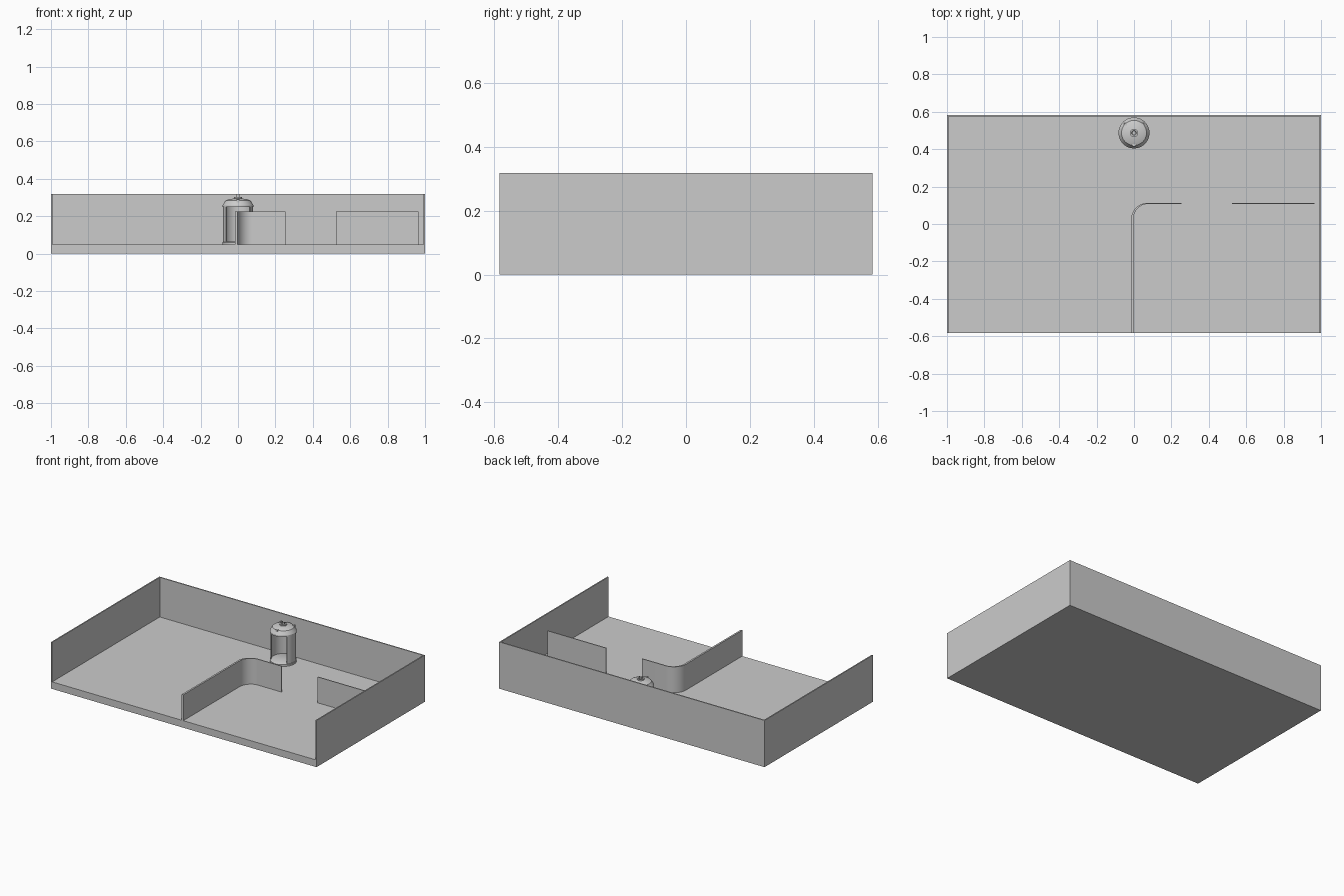
import bpy, bmesh, math

if "Cube" in bpy.data.objects:
    bpy.data.objects.remove(bpy.data.objects["Cube"])

FLOOR = 0.048
POD_Y = 0.487


def finish(name, bm, smooth=False):
    bmesh.ops.recalc_face_normals(bm, faces=bm.faces)
    me = bpy.data.meshes.new(name)
    bm.to_mesh(me)
    bm.free()
    ob = bpy.data.objects.new(name, me)
    bpy.context.collection.objects.link(ob)
    if smooth:
        bpy.ops.object.select_all(action='DESELECT')
        ob.select_set(True)
        bpy.context.view_layer.objects.active = ob
        bpy.ops.object.shade_smooth_by_angle(angle=math.radians(30))
    return ob


def prism(name, outline, z0, z1, smooth=False):
    bm = bmesh.new()
    face = bm.faces.new([bm.verts.new((x, y, z0)) for x, y in outline])
    ext = bmesh.ops.extrude_face_region(bm, geom=[face])
    for v in ext['geom']:
        if isinstance(v, bmesh.types.BMVert):
            v.co.z = z1
    return finish(name, bm, smooth)


def box(name, x0, x1, y0, y1, z0, z1):
    return prism(name, [(x0, y0), (x1, y0), (x1, y1), (x0, y1)], z0, z1)


def arc(cx, cy, rx, ry, a0, a1, n):
    angles = [math.radians(a0 + (a1 - a0) * i / n) for i in range(n + 1)]
    return [(cx + rx * math.cos(a), cy + ry * math.sin(a)) for a in angles]


def lathe(name, profile, n=32):
    bm = bmesh.new()
    vs = [bm.verts.new((r, POD_Y, z)) for r, z in profile]
    edges = [bm.edges.new(p) for p in zip(vs, vs[1:])]
    bmesh.ops.spin(bm, geom=vs + edges, cent=(0, POD_Y, 0), axis=(0, 0, 1),
                   angle=math.tau, steps=n, use_merge=False)
    bmesh.ops.remove_doubles(bm, verts=bm.verts, dist=1e-5)
    return finish(name, bm, True)


# Floor slab and three outer walls
box("floor", -0.993, 0.993, -0.583, 0.576, 0, FLOOR)
prism("outer_walls", [(-1, -0.583), (-0.992, -0.583), (-0.992, 0.575), (0.992, 0.575),
                      (0.992, -0.583), (1, -0.583), (1, 0.583), (-1, 0.583)], 0, 0.318)

# Curved partition, thinner along its back run
outline = [(-0.016, -0.583)] + arc(0.074, 0.023, 0.090, 0.090, 180, 90, 12) + [(0.253, 0.113)]
outline += [(0.253, 0.107)] + arc(0.074, 0.023, 0.078, 0.084, 90, 180, 12) + [(-0.004, -0.583)]
prism("curved_partition", outline, FLOOR, 0.224, True)
box("short_partition", 0.525, 0.965, 0.107, 0.113, FLOOR, 0.224)

# Round booth: base, open-fronted shell and roof
lathe("booth_base", [(0, FLOOR), (0.083, FLOOR), (0.083, 0.06), (0.076, 0.064), (0, 0.064)])
shell = arc(0, POD_Y, 0.080, 0.080, -38, 218, 28) + arc(0, POD_Y, 0.073, 0.073, 218, -38, 28)
prism("booth_shell", shell, 0.06, 0.252, True)
lathe("booth_roof", [(0, 0.248), (0.083, 0.248), (0.083, 0.258), (0.067, 0.283),
                     (0.050, 0.290), (0.022, 0.294), (0.022, 0.302),
                     (0.013, 0.302), (0.010, 0.296), (0, 0.296)])

# Roof ribs and spikes
for i in range(3):
    a = math.radians(45 + 45 * i if i != 1 else 270)
    x, y = 0.066 * math.cos(a), POD_Y + 0.066 * math.sin(a)
    box(f"roof_rib_{i}", x - 0.008, x + 0.008, y - 0.007, y + 0.007, 0.262, 0.288)
for i, x in enumerate((-0.009, 0.009)):
    box(f"roof_spike_{i}", x - 0.002, x + 0.002, POD_Y - 0.002, POD_Y + 0.002, 0.295, 0.315)
